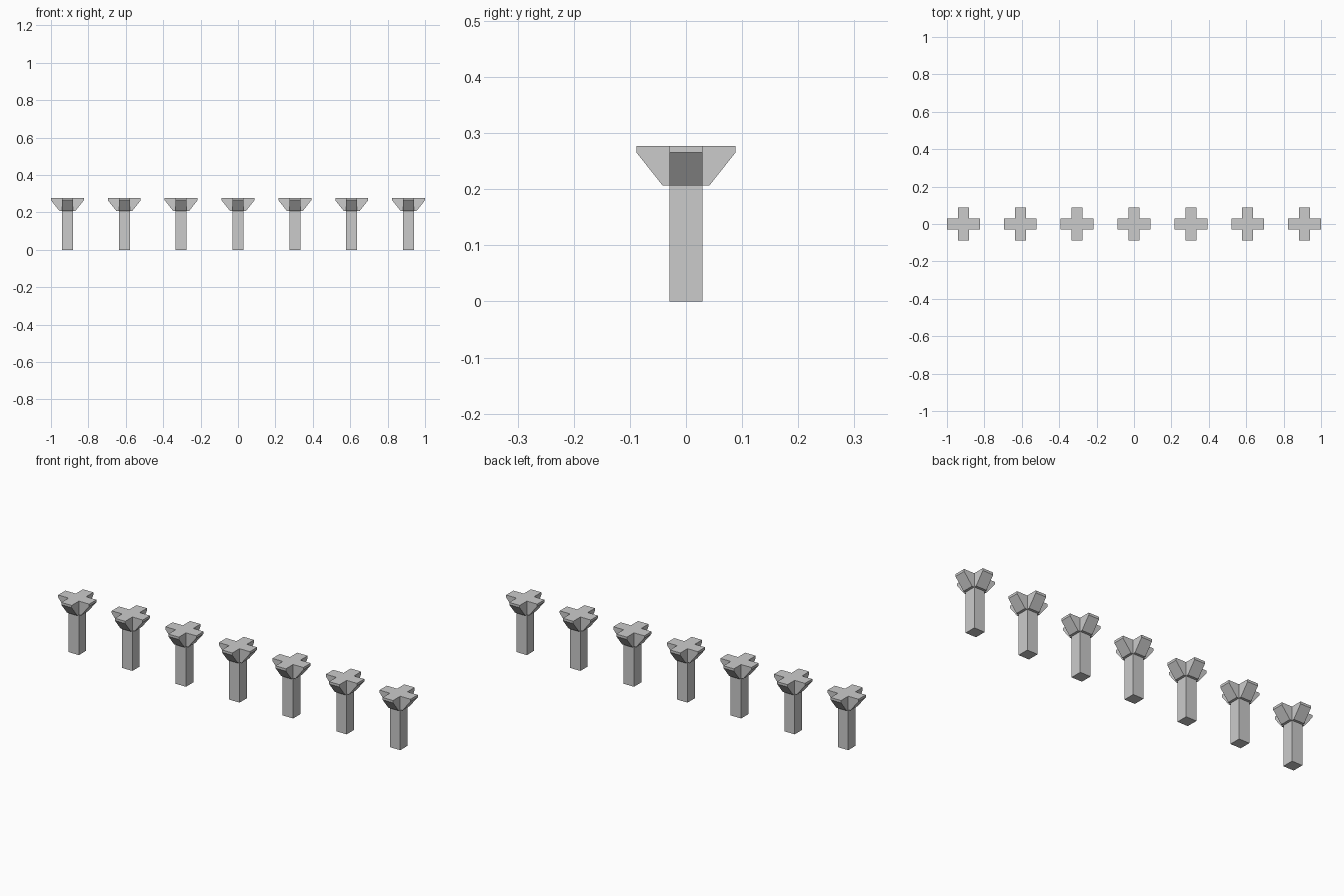
import bpy, bmesh

if "Cube" in bpy.data.objects:
    bpy.data.objects.remove(bpy.data.objects["Cube"])

HALF = 0.0295     # half thickness of shaft and arms
ARM_Z = 0.207     # underside of the arms
TIP_Z = 0.265     # underside of the arm tips
TOP = 0.277
STEP, REACH = 0.042, 0.088


def extrude_arms(bm, faces, reach, low_z):
    """Push each side face outward to a given reach; lift its lower edge."""
    result = bmesh.ops.extrude_discrete_faces(bm, faces=faces)["faces"]
    for f in result:
        n = f.normal.copy()
        axis = 0 if abs(n.x) > abs(n.y) else 1
        mid = f.calc_center_median().z
        for v in f.verts:
            v.co[axis] = reach if n[axis] > 0 else -reach
            if v.co.z < mid:
                v.co.z = low_z
    return result


# Square shaft, extruded from its base to the arms and then to the top
bm = bmesh.new()
base = [bm.verts.new((x * HALF, y * HALF, 0))
        for x, y in ((-1, -1), (1, -1), (1, 1), (-1, 1))]
rings = [base]
for z in (ARM_Z, TOP):
    rings.append([bm.verts.new((v.co.x, v.co.y, z)) for v in base])
bm.faces.new(base[::-1])
bm.faces.new(rings[-1])
sides = []
for low, high in zip(rings, rings[1:]):
    sides = [bm.faces.new((low[i], low[(i + 1) % 4], high[(i + 1) % 4], high[i]))
             for i in range(4)]
bm.normal_update()

# Four bracket arms: short flat step, then sloped underside to a thin tip
arms = extrude_arms(bm, sides, STEP, ARM_Z)
bm.normal_update()
extrude_arms(bm, arms, REACH, TIP_Z)
bmesh.ops.recalc_face_normals(bm, faces=bm.faces[:])

mesh = bpy.data.meshes.new("bracketed_column")
bm.to_mesh(mesh)
bm.free()

# Row of seven columns
for i in range(7):
    col = bpy.data.objects.new(f"column_{i + 1}", mesh)
    col.location.x = (i - 3) * 0.304
    bpy.context.collection.objects.link(col)
